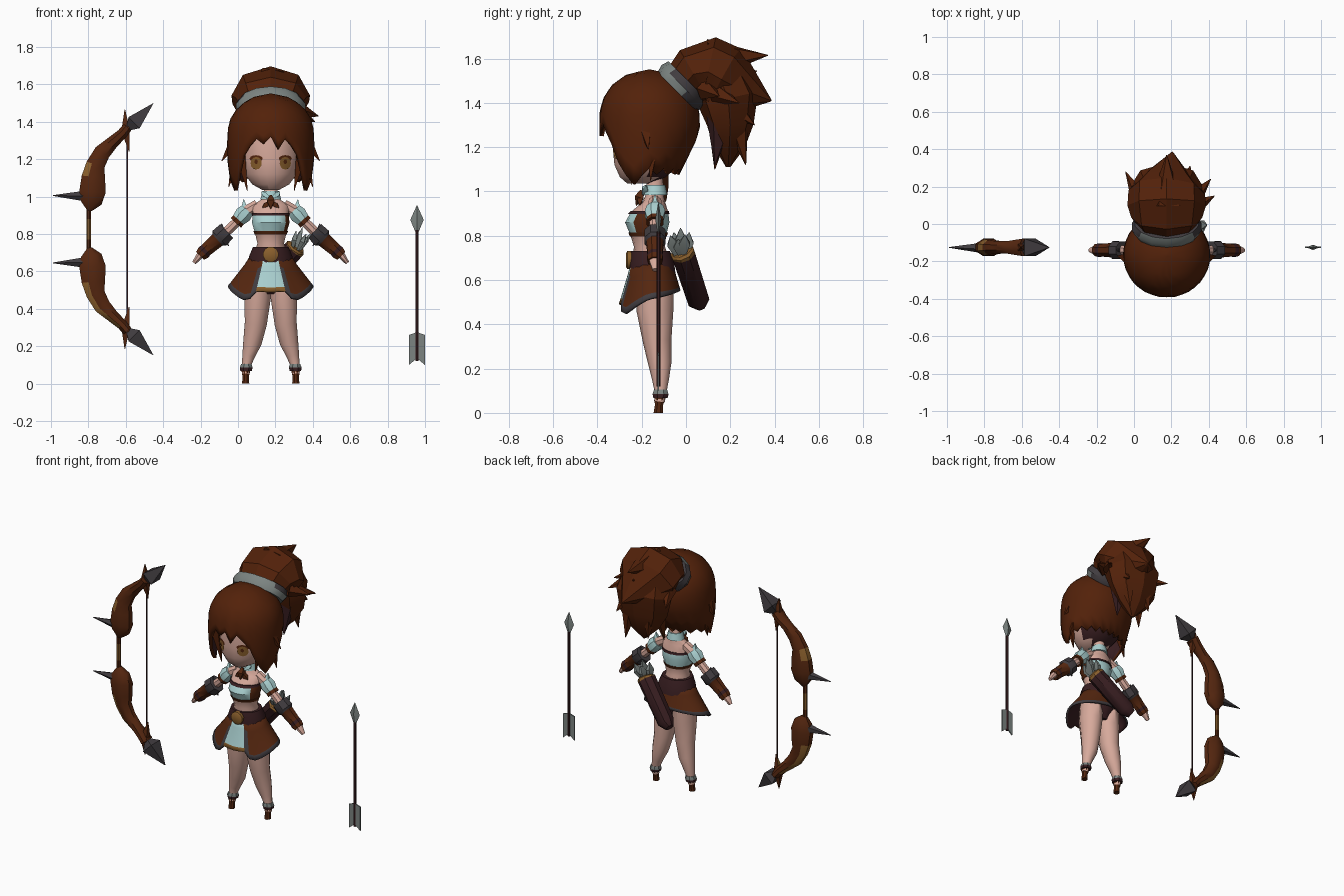
import bpy, bmesh, math
from mathutils import Vector

if "Cube" in bpy.data.objects:
    bpy.data.objects.remove(bpy.data.objects["Cube"])

CX = 0.175   # figure's centre line
COLOURS = {
    "hair_brown": (0.086, 0.0155, 0.003), "leather": (0.092, 0.020, 0.005),
    "skin": (0.68, 0.40, 0.33), "pale_cloth": (0.40, 0.63, 0.63),
    "dark_iron": (0.052, 0.045, 0.050), "dark_maroon": (0.040, 0.013, 0.015),
    "grey_metal": (0.20, 0.23, 0.22), "gold": (0.26, 0.118, 0.026),
}
HAIR, LEATHER, SKIN, CLOTH, IRON, MAROON, METAL, GOLD = range(8)
MATS = []
for cname, c in COLOURS.items():
    m = bpy.data.materials.new(cname)
    m.diffuse_color = (*c, 1)
    m.use_nodes = True
    m.node_tree.nodes["Principled BSDF"].inputs["Base Color"].default_value = m.diffuse_color
    MATS.append(m)


def finish(name, bm, angle=40, thick=0, recolour=None):
    """Turn a bmesh into an object; thick adds a shell with a maroon lining."""
    bmesh.ops.recalc_face_normals(bm, faces=bm.faces[:])
    bm.normal_update()
    for f in bm.faces:
        f.smooth = True
        if recolour:
            f.material_index = recolour(f)
    for e in bm.edges:
        e.smooth = e.calc_face_angle(0) < math.radians(angle)
    used = sorted({f.material_index for f in bm.faces})
    for f in bm.faces:
        f.material_index = used.index(f.material_index)
    me = bpy.data.meshes.new(name)
    bm.to_mesh(me)
    bm.free()
    for u in used + ([MAROON] if thick else []):
        me.materials.append(MATS[u])
    ob = bpy.data.objects.new(name, me)
    bpy.context.collection.objects.link(ob)
    if thick:
        mod = ob.modifiers.new("thickness", "SOLIDIFY")
        mod.thickness, mod.offset, mod.material_offset = thick, -1, len(used)
    return ob


def skin_grid(bm, rows, mats, caps=True):
    vs = [[bm.verts.new(p) for p in r] for r in rows]
    n = len(vs[0])
    for i in range(len(vs) - 1):
        for j in range(n):
            k = (j + 1) % n
            f = bm.faces.new((vs[i][j], vs[i][k], vs[i + 1][k], vs[i + 1][j]))
            f.material_index = mats[i] if isinstance(mats, list) else mats
    if caps:
        for r, q in ((vs[0], 0), (vs[-1], -1)):
            bm.faces.new(r).material_index = mats[q] if isinstance(mats, list) else mats


def tube(bm, rows, mats, n=8, side=(1, 0, 0), level=False, turn=0.5):
    """Loft rings (x, y, z, half width along side, half width across)."""
    P, side, rings = [Vector(r[:3]) for r in rows], Vector(side), []
    for i, r in enumerate(rows):
        t = (P[min(i + 1, len(P) - 1)] - P[max(i - 1, 0)]).normalized()
        if level:
            t = Vector((0, 0, 1))
        s = (side - t * side.dot(t)).normalized()
        o = t.cross(s)
        angs = [math.tau * (j + turn) / n for j in range(n)]
        rings.append([P[i] + s * r[3] * math.cos(a) + o * r[4] * math.sin(a) for a in angs])
    skin_grid(bm, rings, mats)


def part(name, rows, mats, n=8, side=(1, 0, 0), level=False, recolour=None):
    bm = bmesh.new()
    tube(bm, rows, mats, n, side, level)
    return finish(name, bm, 40, 0, recolour)


def spike(bm, base, tip, r, mat, n=4, mid=0.0, side=(0, 1, 0), flat=1.0):
    """Pointed cone, or a diamond when mid is above zero."""
    b, t = Vector(base), Vector(tip)
    rows = [(*b, r, r * flat), (*t, .002, .002)]
    if mid:
        rows = [(*b, .008, .008), (*b.lerp(t, mid), r, r * flat), (*t, .002, .002)]
    tube(bm, rows, mat, n, side)


def lerp_table(tab, x):
    for (x0, y0), (x1, y1) in zip(tab, tab[1:]):
        if x <= x1:
            return y0 + (y1 - y0) * max(0, (x - x0) / (x1 - x0))
    return tab[-1][1]


# ---- head and face (the back of the head is dark inner hair)
FACE = [(1.035, -.215, .045, .05), (1.065, -.195, .10, .105), (1.12, -.175, .142, .15),
        (1.19, -.167, .157, .165), (1.28, -.165, .16, .165), (1.40, -.165, .14, .15)]
part("head", [(CX, y, z, a, b) for z, y, a, b in FACE], SKIN, 20, level=True,
     recolour=lambda f: MAROON if f.calc_center_median().y > -.15 else SKIN)


def face_y(dx, z):
    y, a, b = (lerp_table([(r[0], r[k]) for r in FACE], z) for k in (1, 2, 3))
    return y - b * math.sqrt(max(0, 1 - (dx / a) ** 2))


def plate(bm, dx, z, w, h, mat, lift):
    ring = []
    for j in range(12):
        px, pz = dx + w * math.cos(math.tau * j / 12), z + h * math.sin(math.tau * j / 12)
        ring.append(bm.verts.new((CX + px, face_y(px, pz) - lift, pz)))
    mid = bm.verts.new((CX + dx, face_y(dx, z) - lift, z))
    for j in range(12):
        bm.faces.new((mid, ring[j], ring[(j + 1) % 12])).material_index = mat


for s, tag in ((-1, "right"), (1, "left")):
    bm = bmesh.new()
    plate(bm, s * .078, 1.203, .035, .018, LEATHER, .004)  # upper lid
    plate(bm, s * .078, 1.178, .030, .034, GOLD, .006)     # iris
    plate(bm, s * .078, 1.186, .009, .013, LEATHER, .008)  # pupil
    finish(tag + "_eye", bm)

# ---- hair cap: jagged lower edge that opens over the face
PROFILE = [(1.03, .90), (1.15, .99), (1.25, 1.02), (1.36, 1), (1.42, .93), (1.48, .76), (1.53, .45), (1.55, .03)]
LOCKS = {40: 1.22, 50: 1.13, 60: 1.07, 70: 1.03, 80: 1.07}


def hem(j):
    a = min(j, 36 - j) * 10
    if a < 40:
        return (1.32, 1.25, 1.31, 1.27)[a // 10] + (.03 if j > 18 and a == 10 else 0)
    return LOCKS.get(a, 1.075 + .03 * (j % 2))


rows = []
for i in range(10):
    row = []
    for j in range(36):
        a = math.radians(j * 10)
        z = 1.55 + (hem(j) - 1.55) * (i / 9) ** 1.5
        f = lerp_table(PROFILE, z)
        f *= 1 - .36 * max(0, -math.cos(a)) * max(0, min(1, (1.27 - z) / .19))
        row.append((CX + .23 * f * math.sin(a), -.165 - .225 * f * math.cos(a), z))
    rows.append(row)
bm = bmesh.new()
skin_grid(bm, rows, HAIR, caps=False)
bm.faces.new([v for v in bm.verts if v.co.z > 1.549][:36])
finish("hair_cap", bm, 35, thick=.02)
bm = bmesh.new()
for s in (-1, 1):   # loose locks beside the face
    spike(bm, (CX + s * .175, -.19, 1.32), (CX + s * .262, -.17, 1.19), .05, HAIR)
    spike(bm, (CX + s * .165, -.24, 1.24), (CX + s * .125, -.245, 1.03), .04, HAIR)
    spike(bm, (CX + s * .175, -.15, 1.24), (CX + s * .225, -.16, 1.05), .045, HAIR)
finish("side_locks", bm, 25)

# ---- ponytail and its band
part("hair_band", [(CX, -.04, 1.45, .175, .125), (CX, -.015, 1.475, .19, .135), (CX, .01, 1.50, .175, .125)],
     METAL, 14, recolour=lambda f: METAL if f.normal.y < -.25 else IRON)
bm = bmesh.new()
# swept-back mass, narrowing to a rear point
tube(bm, [(CX, -.02, 1.47, .15, .10), (CX, .035, 1.53, .19, .125), (CX, .10, 1.54, .21, .16),
          (CX, .17, 1.50, .205, .165), (CX + .01, .25, 1.46, .135, .12), (.205, .385, 1.41, .004, .004)],
     HAIR, 8, turn=0)
# hanging mass
tube(bm, [(CX, .15, 1.52, .17, .13), (CX, .19, 1.42, .20, .14), (CX, .20, 1.30, .175, .105),
          (CX, .195, 1.20, .11, .07), (CX, .19, 1.11, .01, .01)], HAIR, 8, turn=0)
for base, tip, r, mat in (
        ((CX, .10, 1.60), (CX, .37, 1.615), .098, HAIR), ((CX, .15, 1.48), (CX, .32, 1.545), .10, HAIR),
        ((.03, .14, 1.45), (-.045, .28, 1.40), .05, HAIR), ((.32, .09, 1.46), (.43, .15, 1.43), .05, HAIR),
        ((.32, .14, 1.44), (.41, .24, 1.40), .05, HAIR), ((.10, .16, 1.36), (.07, .13, 1.10), .07, HAIR),
        ((.25, .22, 1.36), (.26, .27, 1.12), .07, HAIR), ((.11, .22, 1.36), (.10, .26, 1.15), .07, HAIR),
        ((.27, .18, 1.40), (.30, .31, 1.30), .07, HAIR), ((.25, .16, 1.33), (.25, .13, 1.12), .07, MAROON)):
    spike(bm, base, tip, r, mat, 5, side=(.98, .1, .15))
finish("ponytail", bm, 25)

# ---- body
part("torso", [(CX, -.14, 1.08, .035, .035), (CX, -.14, .99, .04, .04), (CX, -.145, .955, .10, .05),
               (CX, -.165, .905, .098, .085), (CX, -.175, .86, .103, .10), (CX, -.17, .80, .085, .08),
               (CX, -.165, .75, .073, .07), (CX, -.155, .66, .10, .09), (CX, -.145, .56, .12, .095),
               (CX, -.14, .48, .06, .06)],
     [SKIN, SKIN, SKIN, CLOTH, CLOTH, SKIN, SKIN, MAROON, MAROON], 14, level=True,
     recolour=lambda f: LEATHER if f.material_index == CLOTH and f.normal.x > .6 else f.material_index)
part("top_upper_trim", [(CX, -.168, .898, .104, .094), (CX, -.164, .912, .103, .086)], MAROON, 14, level=True)
part("top_lower_trim", [(CX, -.17, .797, .088, .083), (CX, -.171, .815, .095, .090)], LEATHER, 14, level=True)
part("collar", [(CX, -.14, .985, .058, .055), (CX, -.14, 1.03, .046, .046)], CLOTH, 10, level=True)
bm = bmesh.new()
spike(bm, (CX, -.20, 1.005), (CX, -.225, .935), .030, LEATHER, 4, .45)
for s in (-1, 1):
    spike(bm, (CX, -.195, .985), (CX + s * .05, -.18, 1.025), .018, CLOTH, 4, .7)
    spike(bm, (CX, -.205, .975), (CX + s * .045, -.21, .94), .018, LEATHER, 4, .6)
finish("neck_knot", bm)
part("belt", [(CX, -.152, .635, .124, .106), (CX, -.155, .68, .118, .103), (CX, -.16, .73, .097, .090)],
     MAROON, 16, level=True)
part("buckle", [(CX, -.245, .69, .042, .042), (CX, -.265, .69, .042, .042), (CX, -.272, .69, .03, .03)], GOLD, 12)

# ---- skirt: flared, long at the front flaps, with a pale front panel
HEM = [(0, .49), (20, .495), (32, .45), (42, .45), (62, .485), (85, .52), (100, .525), (180, .555)]
rows = []
for t in (0, .35, .89, 1):
    row = []
    for j in range(36):
        d = min(j, 36 - j) * 10
        a = math.radians(j * 10)
        b = (.16 if d < 90 else .13) * (.93 if d < 25 else 1)
        flare = t ** 1.15
        rx, ry = .10 + (.23 - .10) * flare, .09 + (b - .09) * flare
        row.append((CX + rx * math.sin(a), -.155 - ry * math.cos(a), .70 + (lerp_table(HEM, d) - .70) * t))
    rows.append(row)
bm = bmesh.new()
skin_grid(bm, rows, [LEATHER, LEATHER, IRON], caps=False)
for i, f in enumerate(bm.faces):
    j, seg = i % 36, i // 36
    if j in (0, 1, 34, 35):
        f.material_index = GOLD if seg == 2 else CLOTH
    elif j in (2, 33) and seg > 0:
        f.material_index = IRON
finish("skirt", bm, thick=.012)

# ---- limbs, one set per side
for s, tag in ((-1, "right"), (1, "left")):
    def arm(rows):
        return [(CX + s * d, y, z, a, b) for d, y, z, a, b in rows]
    part(tag + "_arm", arm([(.07, -.14, .955, .03, .032), (.12, -.14, .925, .034, .034), (.18, -.14, .865, .027, .027),
                            (.26, -.14, .79, .028, .028), (.345, -.14, .72, .022, .022), (.375, -.14, .69, .030, .022),
                            (.41, -.14, .645, .012, .012)]), SKIN, 8, (0, 1, 0))
    part(tag + "_sleeve", arm([(.125, -.14, .927, .040, .042), (.148, -.14, .902, .050, .050), (.172, -.14, .875, .040, .040),
                               (.187, -.14, .859, .041, .041)]), [CLOTH, CLOTH, LEATHER], 8, (0, 1, 0))
    bm = bmesh.new()
    spike(bm, (CX + s * .14, -.14, .92), (CX + s * .145, -.14, .985), .032, CLOTH)
    finish(tag + "_sleeve_frill", bm)
    part(tag + "_bracer", arm([(.235, -.14, .815, .05, .055), (.275, -.14, .777, .052, .058), (.285, -.14, .768, .042, .044),
                               (.345, -.14, .715, .036, .038), (.36, -.14, .70, .038, .040), (.378, -.14, .683, .034, .032)]),
         [IRON, IRON, LEATHER, MAROON, LEATHER], 8, (0, 1, 0))
    bm = bmesh.new()
    spike(bm, (CX + s * .26, -.14, .80), (CX + s * .262, -.14, .855), .035, IRON)
    spike(bm, (CX + s * .25, -.14, .78), (CX + s * .225, -.14, .735), .03, IRON)
    finish(tag + "_cuff_points", bm)
    part(tag + "_leg", arm([(.065, -.14, .58, .07, .085), (.07, -.14, .46, .074, .083), (.08, -.13, .32, .062, .064),
                            (.098, -.118, .22, .052, .052), (.118, -.115, .15, .036, .038), (.132, -.115, .09, .024, .026),
                            (.134, -.12, .05, .022, .024)]), SKIN, 10)
    part(tag + "_anklet", arm([(.132, -.115, .068, .033, .035), (.131, -.115, .085, .037, .039), (.130, -.115, .105, .030, .032)]),
         [MAROON, METAL], 8, level=True)
    part(tag + "_shoe", arm([(.133, -.118, .07, .025, .027), (.134, -.122, .035, .018, .020), (.134, -.125, 0, .021, .023)]),
         LEATHER, 8, level=True)

# ---- quiver slung behind the hip, with fletched arrows
part("quiver", [(.312, -.02, .732, .048, .048), (.307, -.017, .725, .057, .057), (.300, -.013, .717, .057, .057),
                (.11, .055, .51, .053, .053), (.075, .065, .485, .028, .028)], [GOLD, GOLD, MAROON, MAROON], 8)
bm = bmesh.new()
for dx, dy, dz in ((0, 0, .12), (.045, .02, .09), (-.035, -.03, .10), (.02, -.045, .085), (-.015, .04, .10), (.03, -.01, .07)):
    base = (.305 + dx * .5, -.02 + dy * .5, .705)
    spike(bm, base, (.345 + dx, -.025 + dy, .715 + dz), .036, METAL, 4, .6, flat=.5)
finish("quiver_arrows", bm)

# ---- bow: two mirrored limbs about z = ZB
ZB, BY = .825, -.125
LIMB = [(-.795, .10, .016, .014), (-.785, .14, .04, .06), (-.778, .20, .05, .076), (-.773, .28, .048, .068),
        (-.762, .345, .042, .054), (-.725, .412, .036, .048), (-.67, .465, .036, .036), (-.62, .51, .045, .030),
        (-.59, .545, .05, .028)]
for s, tag in ((1, "upper"), (-1, "lower")):
    def at(x, h, y=BY):
        return (x, y, ZB + s * h)

    def paint(f, s=s):
        c, nm = f.calc_center_median(), f.normal
        h = (c.z - ZB) * s
        band = .26 < h < .36 if s > 0 else .26 < h < .53
        return GOLD if band and -.8 * nm.x + .6 * s * nm.z > .45 else LEATHER
    bm = bmesh.new()
    tube(bm, [(*at(x, h), a, b) for x, h, a, b in LIMB], LEATHER, 8, (0, 1, 0))
    spike(bm, at(-.60, .52), at(-.605, .64), .035, LEATHER)
    spike(bm, at(-.60, .52), at(-.582, .415), .03, LEATHER)
    finish(tag + "_bow_limb", bm, recolour=paint)
    bm = bmesh.new()
    spike(bm, at(-.595, .53), at(-.454, .672), .066, IRON, 4, .28, flat=.9)
    spike(bm, at(-.83, .178), at(-.99, .18), .028, IRON, 5)
    finish(tag + "_bow_blades", bm, 20)
part("bow_grip", [(-.798, BY, z, .014, .014) for z in (.70, .77, .88, .95)], [LEATHER, GOLD, LEATHER], 8)
part("bow_string", [(-.592, BY, z, .004, .004) for z in (.33, 1.32)], MAROON, 4)

# ---- loose arrow
AX, AY = .957, -.125
part("arrow_shaft", [(AX, AY, z, .009, .009) for z in (.12, .82)], MAROON, 6)
bm = bmesh.new()   # diamond head
ring = [bm.verts.new((AX + dx, AY + dy, .875)) for dx, dy in ((-.036, 0), (0, -.014), (.036, 0), (0, .014))]
ends = [bm.verts.new((AX, AY, z)) for z in (.955, .79)]
for e in ends:
    for j in range(4):
        bm.faces.new((ring[j], ring[(j + 1) % 4], e)).material_index = METAL
finish("arrow_head", bm, 20)
bm = bmesh.new()   # notched feathers
OUT = ((-.042, .26), (0, .275), (.042, .26), (.042, .10), (0, .135), (-.042, .10))
front, back = ([bm.verts.new((AX + x, AY + d, z)) for x, z in OUT] for d in (-.004, .004))
for j in range(6):
    k = (j + 1) % 6
    bm.faces.new((front[j], front[k], back[k], back[j]))
bm.faces.new(front)
bm.faces.new(back)
for f in bm.faces:
    f.material_index = METAL
finish("arrow_fletching", bm)
